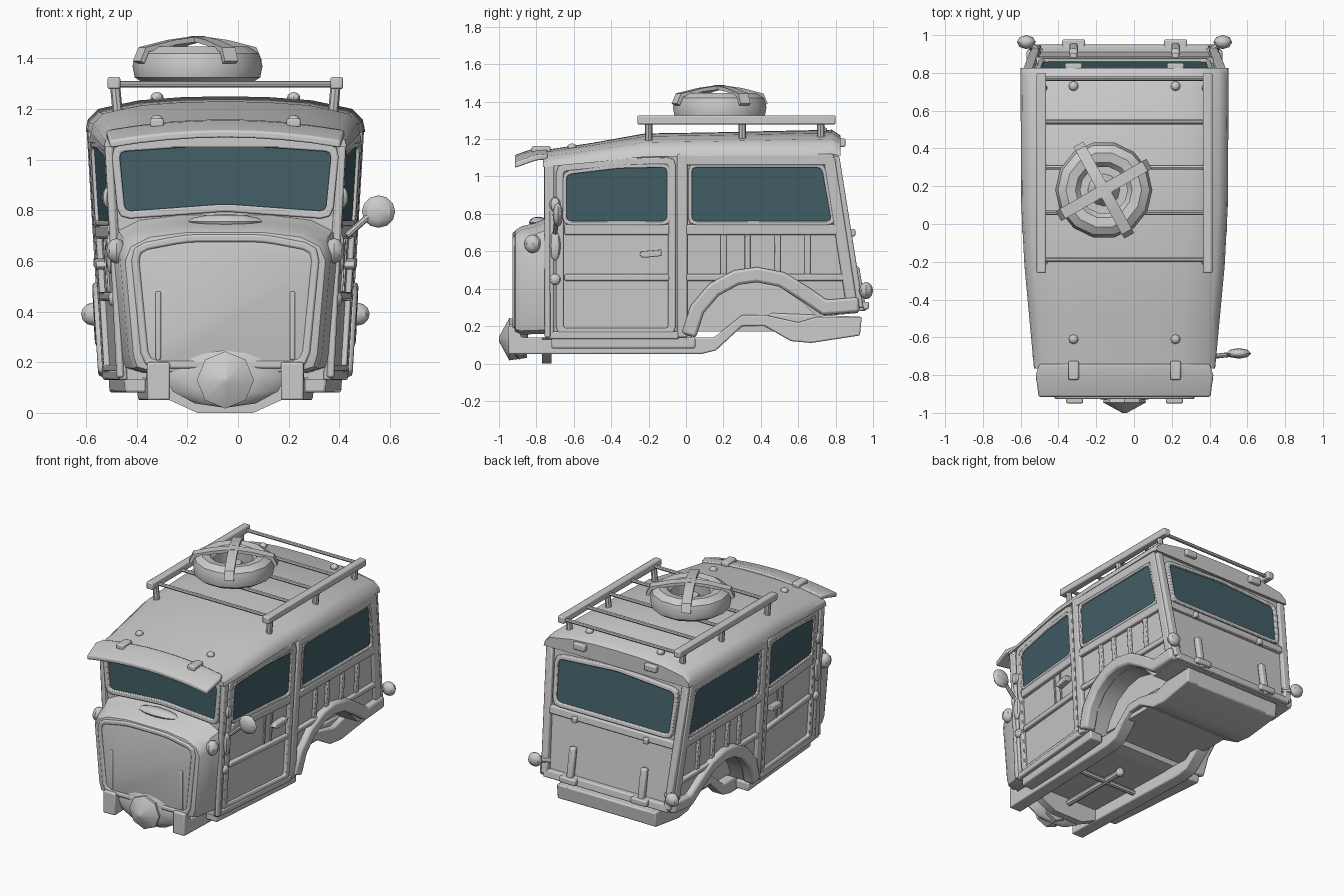
import bpy, bmesh, math
from mathutils import Vector, Matrix

if "Cube" in bpy.data.objects:
    bpy.data.objects.remove(bpy.data.objects["Cube"])

CX = -0.05   # body centre line; everything is built around local x = 0
glass = bpy.data.materials.new("dark_glass")
glass.diffuse_color = (0.055, 0.115, 0.135, 1)
glass.use_nodes = True
glass.node_tree.nodes["Principled BSDF"].inputs["Base Color"].default_value = glass.diffuse_color

def finish(name, bm, mirror=False, bevel=0, mat=None):
    bmesh.ops.recalc_face_normals(bm, faces=bm.faces)
    me = bpy.data.meshes.new(name)
    bm.to_mesh(me)
    bm.free()
    o = bpy.data.objects.new(name, me)
    bpy.context.collection.objects.link(o)
    o.location.x = CX
    if mat:
        me.materials.append(mat)
    if mirror:
        o.modifiers.new("mirror", 'MIRROR')
    if bevel:
        b = o.modifiers.new("bevel", 'BEVEL')
        b.width, b.segments, b.limit_method = bevel, 2, 'ANGLE'
    return o

def mesh(name, verts, faces, **k):
    bm = bmesh.new()
    vs = [bm.verts.new(v) for v in verts]
    for f in faces:
        bm.faces.new([vs[i] for i in f])
    return finish(name, bm, **k)

def loft(name, sections, **k):
    """Skin equal-length closed sections and cap both ends."""
    n, m = len(sections[0]), len(sections)
    faces = [(a * n + i, a * n + (i + 1) % n, (a + 1) * n + (i + 1) % n, (a + 1) * n + i)
             for a in range(m - 1) for i in range(n)]
    faces += [range(n), range((m - 1) * n, m * n)]
    return mesh(name, [p for s in sections for p in s], faces, **k)

def panel(name, m, pts, d0, d1, **k):
    """Solid panel from a 2D outline, laid on a surface by map m(u, v, depth)."""
    return loft(name, [[m(u, v, d) for u, v in pts] for d in (d0, d1)], **k)

def band(name, m, pts, w, d0, d1, closed=False, **k):
    """Strip of width w along a 2D path, laid on a surface by map m."""
    P = [Vector(p) for p in pts]
    n, verts = len(P), []
    for i, p in enumerate(P):
        a = (p - P[i - 1]).normalized() if closed or i else None
        b = (P[(i + 1) % n] - p).normalized() if closed or i < n - 1 else None
        a, b = a or b, b or a
        t = (a + b).normalized()
        off = Vector((-t.y, t.x)) * (w / 2 / max(t.dot(a), 0.4))
        l, r = p + off, p - off
        verts += [m(*l, d0), m(*l, d1), m(*r, d1), m(*r, d0)]
    faces = [(i * 4 + j, i * 4 + (j + 1) % 4, (i + 1) % n * 4 + (j + 1) % 4, (i + 1) % n * 4 + j)
             for i in range(n if closed else n - 1) for j in range(4)]
    if not closed:
        faces += [(0, 1, 2, 3), range(4 * n - 4, 4 * n)]
    return mesh(name, verts, faces, **k)

def rounded(pts, r):
    out = []
    for i, p in enumerate(pts):
        p, a, b = Vector(p), Vector(pts[i - 1]), Vector(pts[(i + 1) % len(pts)])
        s, e = p + (a - p).normalized() * r, p + (b - p).normalized() * r
        out += [s, (s + e) / 4 + p / 2, e]
    return out

def rod(name, a, b, r, r2=None, n=8, **k):
    a, b = Vector(a), Vector(b)
    bm = bmesh.new()
    M = Matrix.Translation((a + b) / 2) @ (b - a).to_track_quat('Z', 'Y').to_matrix().to_4x4()
    bmesh.ops.create_cone(bm, cap_ends=True, segments=n, radius1=r, radius2=r if r2 is None else r2,
                          depth=(b - a).length, matrix=M)
    return finish(name, bm, **k)

def box(name, c, s, bevel=0.008, **k):
    bm = bmesh.new()
    bmesh.ops.create_cube(bm, size=1, matrix=Matrix.Translation(c) @ Matrix.Diagonal((*s, 1)))
    return finish(name, bm, bevel=bevel, **k)

def ball(name, c, s, n=8, **k):
    bm = bmesh.new()
    bmesh.ops.create_uvsphere(bm, u_segments=n, v_segments=6, radius=1,
                              matrix=Matrix.Translation(c) @ Matrix.Diagonal((*s, 1)))
    return finish(name, bm, **k)

# Body surfaces
def hw(y, z):
    f = 0.54 + (y + 0.05) * (0.093 if y < -0.05 else 0.006)
    return f - 0.06 * (1.12 - z)
side = lambda u, v, d: (hw(u, v) + d, u, v)
rear = lambda u, v, d: (u, 0.80 + (1.12 - v) * 0.16 + d, v)
front = lambda u, v, d: (u, -0.735 - d, v)
span = lambda u, v, s: (s * (hw(u, v) - 0.022), u, v)

# Body shell with wheel-arch cut
panel("cabin_front_shell", span, [(-0.735, 0.13), (-0.05, 0.13), (-0.05, 1.14), (-0.735, 1.08)], -1, 1)
arch = [(0.70, 0.25), (0.62, 0.33), (0.5, 0.41), (0.38, 0.44), (0.27, 0.42), (0.16, 0.36), (0.08, 0.25), (0.03, 0.14)]
panel("cabin_rear_shell", span, [(-0.05, 0.13), (-0.05, 1.14), (0.79, 1.14), (0.92, 0.27)] + arch, -1, 1)
box("wheel_well_core", (0, 0.37, 0.32), (0.64, 0.7, 0.3), bevel=0)

# Roof
roof = []
for y, e, c in ((-0.765, 1.05, 1.14), (-0.5, 1.075, 1.18), (-0.22, 1.105, 1.23), (0.1, 1.11, 1.235), (0.78, 1.12, 1.25), (0.825, 1.11, 1.22)):
    w, h = hw(y, 1.12) + 0.006, c - e
    half = [(w, e), (w * 0.985, e + h * 0.3), (w * 0.91, e + h * 0.62), (w * 0.62, e + h * 0.88), (w * 0.3, e + h * 0.98)]
    roof.append([(x, y, z) for x, z in half + [(0, c)] + [(-x, z) for x, z in half[::-1]]])
loft("roof", roof)

# Side windows, doors and timber framing
wf = [(-0.65, 0.75), (-0.09, 0.75), (-0.09, 1.06), (-0.35, 1.055), (-0.65, 1.02)]
wr = [(0.02, 0.75), (0.79, 0.75), (0.735, 1.06), (0.02, 1.06)]
for nm, w in (("front", wf), ("rear", wr)):
    panel(nm + "_side_window", side, rounded(w, 0.035), -0.04, -0.013, mirror=True, mat=glass)
    band(nm + "_window_frame", side, rounded(w, 0.035), 0.022, -0.03, 0.0, closed=True, mirror=True, bevel=0.005)
band("door_frame", side, rounded([(-0.675, 0.17), (-0.075, 0.17), (-0.075, 1.085), (-0.3, 1.08), (-0.675, 1.045)], 0.03),
     0.04, -0.03, 0.0, closed=True, mirror=True, bevel=0.006)
bars = [("front_belt_rail", (-0.65, 0.715), (-0.09, 0.715), 0.055), ("rear_belt_rail", (0.0, 0.715), (0.84, 0.715), 0.055),
        ("door_lower_rail", (-0.65, 0.46), (-0.09, 0.46), 0.035), ("rear_lower_rail", (0.0, 0.46), (0.86, 0.46), 0.035),
        ("centre_pillar", (-0.02, 0.14), (-0.02, 1.12), 0.055), ("front_pillar", (-0.725, 0.13), (-0.725, 1.08), 0.04),
        ("top_rail", (-0.02, 1.09), (0.79, 1.09), 0.06), ("rear_pillar", (0.885, 0.32), (0.765, 1.1), 0.06)]
for nm, a, b, w in bars:
    band(nm, side, [a, b], w, -0.03, 0.003, mirror=True, bevel=0.008)
for i, y in enumerate((0.2, 0.33, 0.49, 0.65)):
    band(f"side_slat_{i}", side, [(y, 0.47), (y, 0.7)], 0.032, -0.03, -0.006, mirror=True, bevel=0.005)
for i, y in enumerate((-0.305, -0.24)):
    band(f"door_slat_{i}", side, [(y, 0.48), (y, 0.69)], 0.012, -0.03, -0.014, mirror=True)
band("door_sill", side, [(-0.72, 0.15), (-0.04, 0.15)], 0.04, -0.03, 0.004, mirror=True, bevel=0.008)
band("rear_fender_arch", side, [(0.015, 0.15), (0.06, 0.29), (0.15, 0.395), (0.27, 0.46), (0.38, 0.475), (0.51, 0.45),
     (0.64, 0.37), (0.74, 0.30), (0.925, 0.315)], 0.08, -0.06, 0.02, mirror=True, bevel=0.015)
panel("door_handle", side, [(-0.25, 0.58), (-0.23, 0.565), (-0.13, 0.575), (-0.13, 0.61), (-0.24, 0.60)], -0.03, 0.02, mirror=True, bevel=0.005)
for i, (z, h) in enumerate(((0.63, 0.08), (0.45, 0.03), (0.85, 0.04))):
    ball(f"door_hinge_{i}", side(-0.70, z, 0.004), (0.02, 0.03, h), mirror=True)

# Windscreen wall
ws = rounded([(-0.41, 0.78), (0, 0.81), (0.41, 0.78), (0.435, 1.045), (0, 1.075), (-0.435, 1.045)], 0.035)
panel("windscreen", front, ws, -0.02, 0.006, mat=glass)
band("windscreen_frame", front, ws, 0.03, -0.01, 0.025, closed=True, bevel=0.006)
band("front_corner_post", front, [(0.415, 0.14), (0.445, 0.75), (0.462, 1.07)], 0.03, -0.01, 0.022, mirror=True, bevel=0.008)

# Sun visor
rows = [(-0.74, 1.09, 0.45), (-0.80, 1.085, 0.47), (-0.915, 1.045, 0.455)]
visor = []
for y, z, w in rows:
    arc = [(w * t / 4, z + 0.04 * (1 - (t / 4) ** 2)) for t in range(-4, 5)]
    visor.append([(x, y, q) for x, q in arc] + [(x, y, q + 0.03) for x, q in arc[::-1]])
loft("sun_visor", visor, bevel=0.008)
box("visor_bracket", (0.27, -0.775, 1.145), (0.055, 0.10, 0.035), mirror=True)

# Nose
half = [(0.31, 0.15), (0.375, 0.17), (0.39, 0.22), (0.425, 0.62), (0.40, 0.68), (0.32, 0.72), (0.16, 0.74)]
nose = []
for y, s, dz in ((-0.73, 1.06, 0.025), (-0.80, 1.01, 0.01), (-0.88, 0.98, 0), (-0.912, 0.93, -0.005), (-0.918, 0.87, -0.005)):
    h = [(x * s, y, 0.42 + (z - 0.42) * s + dz) for x, z in half]
    nose.append(h + [(-x, q, z) for x, q, z in h[::-1]])
loft("nose", nose)
face = lambda u, v, d: (u, -0.915 - d, v)
band("nose_trim", face, rounded([(-0.315, 0.19), (0.315, 0.19), (0.36, 0.65), (0.15, 0.69), (-0.15, 0.69), (-0.36, 0.65)], 0.05),
     0.03, -0.03, 0.012, closed=True, bevel=0.008)
band("nose_rib", face, [(0.265, 0.21), (0.265, 0.48)], 0.02, -0.01, 0.01, mirror=True, bevel=0.005)
ball("cowl_cap", (0, -0.79, 0.755), (0.15, 0.05, 0.03), 12)
ball("side_lamp", (0.43, -0.82, 0.64), (0.04, 0.045, 0.05), mirror=True)

# Underframe
rail = lambda u, v, d: (0.297 + 0.035 * u + d, u, v)
low = [(0.42, 0.2), (0.56, 0.12), (0.67, 0.11), (0.93, 0.15), (0.94, 0.25)]
panel("frame_rail", rail, [(-0.95, 0.05), (0.08, 0.05), (0.16, 0.07), (0.3, 0.2)] + low +
      [(0.7, 0.25), (0.6, 0.22), (0.42, 0.26), (0.3, 0.26), (0.15, 0.14), (-0.88, 0.14), (-0.90, 0.2), (-0.95, 0.2)],
      -0.045, 0.045, mirror=True, bevel=0.008)
panel("rear_pan", lambda u, v, d: (d, u, v), low + [(0.45, 0.27)], -0.33, 0.33, bevel=0.01)
band("outer_sill", side, [(-0.72, 0.11), (0.05, 0.11)], 0.06, -0.12, -0.02, mirror=True, bevel=0.01)
panel("front_crossmember", front, [(-0.33, 0.14), (-0.22, 0.05), (-0.11, 0.0), (0.11, 0.0), (0.22, 0.05), (0.33, 0.14)], -0.015, 0.035)
ball("gear_bulge", (0, -0.89, 0.15), (0.24, 0.045, 0.13), 12)
rod("gear_housing", (0, -0.85, 0.13), (0, -0.945, 0.13), 0.10, 0.113)
rod("gear_cap", (0, -0.945, 0.13), (0, -1.0, 0.13), 0.113, 0.012)
rod("drive_shaft", (0, -0.88, 0.10), (0, -0.2, 0.10), 0.022)
ball("shaft_joint", (0, -0.2, 0.10), (0.03, 0.03, 0.03))
rod("underframe_crossbar", (-0.3, -0.35, 0.10), (0.3, -0.35, 0.10), 0.018)

# Tailgate
rw = rounded([(-0.44, 0.76), (0.44, 0.76), (0.455, 1.06), (0, 1.09), (-0.455, 1.06)], 0.04)
panel("rear_window", rear, rw, -0.03, 0.004, mat=glass)
band("rear_window_frame", rear, rw, 0.028, -0.02, 0.018, closed=True, bevel=0.006)
band("rear_corner_post", rear, [(0.465, 0.3), (0.515, 1.11)], 0.05, -0.03, 0.018, mirror=True, bevel=0.008)
for nm, z, w in (("tailgate_belt", 0.715, 0.05), ("tailgate_sill", 0.305, 0.05)):
    band(nm, rear, [(-0.47, z), (0.47, z)], w, -0.03, 0.018, bevel=0.008)
band("tailgate_strap", rear, [(0.27, 0.28), (0.27, 0.52)], 0.045, -0.01, 0.03, mirror=True, bevel=0.012)
box("tailgate_hinge", (0.27, 0.955, 0.31), (0.12, 0.045, 0.04), mirror=True)
box("tailgate_catch", (0.27, 0.885, 0.70), (0.035, 0.04, 0.04), mirror=True)
box("roof_hinge", (0.27, 0.83, 1.18), (0.09, 0.045, 0.045), mirror=True)
rod("rear_lamp_stem", (0.44, 0.91, 0.385), (0.52, 0.96, 0.39), 0.018, mirror=True)
ball("rear_lamp", (0.52, 0.963, 0.39), (0.05, 0.037, 0.046), mirror=True)

# Door mirror, one side only
rod("mirror_arm", (0.48, -0.70, 0.70), (0.57, -0.69, 0.78), 0.013)
ball("mirror", (0.605, -0.685, 0.795), (0.066, 0.028, 0.064))

# Roof knobs and rack
for i, (y, z) in enumerate(((0.73, 1.245), (-0.61, 1.155))):
    ball(f"roof_knob_{i}", (0.27, y, z), (0.026, 0.026, 0.022), mirror=True)
box("rack_side_rail", (0.44, 0.27, 1.303), (0.05, 1.06, 0.048), mirror=True)
for i, y in enumerate((-0.19, 0.06, 0.30, 0.54, 0.77)):
    rod(f"rack_crossbar_{i}", (-0.44, y, 1.298), (0.44, y, 1.298), 0.012)
for i, y in enumerate((-0.2, 0.3, 0.72)):
    rod(f"rack_post_{i}", (0.425, y, 1.18), (0.435, y, 1.29), 0.02, mirror=True)

# Spare wheel with crossed straps
tx, ty = -0.11, 0.18
profile = [(0.13, 1.31), (0.21, 1.30), (0.248, 1.325), (0.257, 1.37), (0.243, 1.42), (0.20, 1.447), (0.15, 1.44), (0.125, 1.41)]
N, m = 14, 8
tv = [(tx + r * math.cos(a * math.tau / N), ty + r * math.sin(a * math.tau / N), z) for a in range(N) for r, z in profile]
mesh("spare_tyre", tv, [(a * m + i, a * m + (i + 1) % m, (a + 1) % N * m + (i + 1) % m, (a + 1) % N * m + i)
                        for a in range(N) for i in range(m)])
rod("spare_wheel_disc", (tx, ty, 1.29), (tx, ty, 1.335), 0.14, n=14)
rod("spare_wheel_hub", (tx, ty, 1.335), (tx, ty, 1.39), 0.085, 0.05, n=12)
for i, deg in enumerate((30, -61)):
    c, s = math.cos(math.radians(deg)), math.sin(math.radians(deg))
    strap = lambda u, v, d: (tx + u * c - d * s, ty + u * s + d * c, v)
    band(f"spare_strap_{i}", strap, [(-0.268, 1.385), (-0.245, 1.435), (-0.12, 1.463), (0, 1.478), (0.12, 1.463),
         (0.245, 1.435), (0.268, 1.385)], 0.02, -0.03, 0.03)

# Smooth shading with sharp edges kept
for o in bpy.context.collection.objects:
    o.select_set(True)
    bpy.context.view_layer.objects.active = o
bpy.ops.object.shade_smooth_by_angle(angle=math.radians(35))
